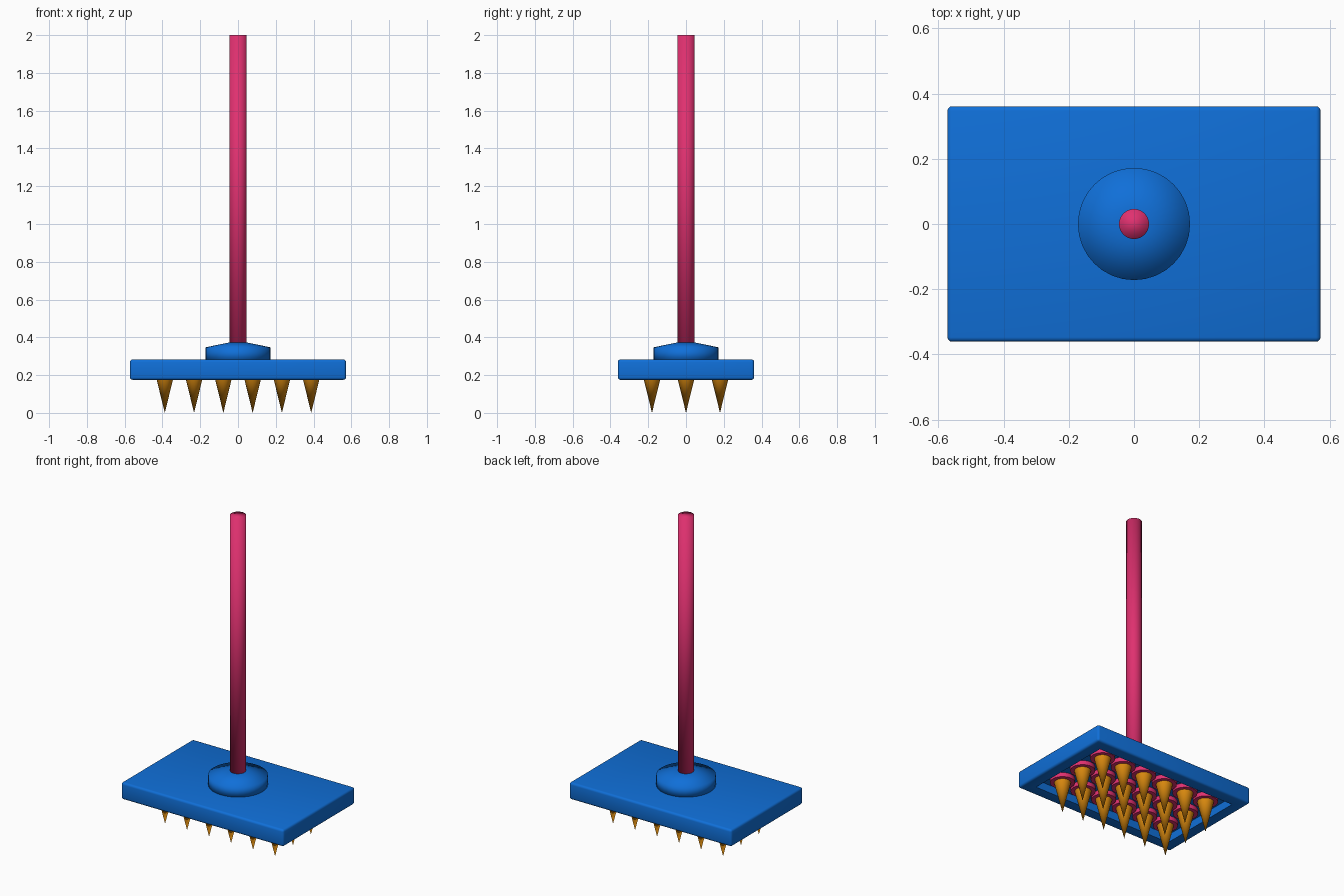
import bpy
import bmesh
from math import cos, sin, pi, radians

if "Cube" in bpy.data.objects:
    bpy.data.objects.remove(bpy.data.objects["Cube"], do_unlink=True)


def material(name, rgb):
    m = bpy.data.materials.new(name)
    m.use_nodes = True
    m.diffuse_color = (*rgb, 1)
    m.node_tree.nodes["Principled BSDF"].inputs["Base Color"].default_value = (*rgb, 1)
    return m


blue = material("blue plastic", (0.005, 0.16, 0.69))
pink = material("pink plastic", (0.74, 0.03, 0.16))
orange = material("orange bristle", (0.72, 0.26, 0.005))


def finish(name, bm, mat, smooth_angle):
    """Turn a bmesh into a shaded object."""
    bmesh.ops.recalc_face_normals(bm, faces=bm.faces)
    mesh = bpy.data.meshes.new(name)
    bm.to_mesh(mesh)
    bm.free()
    mesh.materials.append(mat)
    obj = bpy.data.objects.new(name, mesh)
    bpy.context.collection.objects.link(obj)
    bpy.ops.object.select_all(action="DESELECT")
    obj.select_set(True)
    bpy.context.view_layer.objects.active = obj
    if smooth_angle >= 180:
        bpy.ops.object.shade_smooth()
    else:
        bpy.ops.object.shade_smooth_by_angle(angle=radians(smooth_angle))
    return obj


def lathe(name, profile, mat, x=0, y=0, sides=32, smooth_angle=40):
    """Stack rings of (radius, height); a zero radius closes to a point."""
    bm = bmesh.new()
    rings = []
    for r, z in profile:
        count = sides if r else 1
        rings.append([bm.verts.new((x + r * cos(2 * pi * i / sides),
                                    y + r * sin(2 * pi * i / sides), z))
                      for i in range(count)])
    for low, high in zip(rings, rings[1:]):
        for i in range(sides):
            j = (i + 1) % sides
            corners = [low[i % len(low)], low[j % len(low)],
                       high[j % len(high)], high[i % len(high)]]
            bm.faces.new(list(dict.fromkeys(corners)))
    for ring in (rings[0], rings[-1]):
        if len(ring) > 1:
            bm.faces.new(ring)
    return finish(name, bm, mat, smooth_angle)


# Head: a slab with a shallow tray cut into its underside
bottom, top = 0.175, 0.283
bm = bmesh.new()
bmesh.ops.create_cube(bm, size=1)
for v in bm.verts:
    v.co = (v.co.x * 1.144, v.co.y * 0.722, top if v.co.z > 0 else bottom)
outer_edges = list(bm.edges)
bmesh.ops.bevel(bm, geom=outer_edges, offset=0.014, segments=3,
                profile=0.5, affect="EDGES")
bm.normal_update()
under = min(bm.faces, key=lambda f: f.normal.z * f.calc_area())
bmesh.ops.inset_region(bm, faces=[under], thickness=0.086)
tray = bmesh.ops.extrude_face_region(bm, geom=[under])
for v in (g for g in tray["geom"] if isinstance(g, bmesh.types.BMVert)):
    v.co.z += 0.05
if under.is_valid:
    bmesh.ops.delete(bm, geom=[under], context="FACES_ONLY")
finish("head", bm, blue, 40)

# Collar and handle
lathe("collar", [(0.172, 0.27), (0.172, 0.347), (0.046, 0.373)], blue, smooth_angle=180)
lathe("handle", [(0.046, 0.3), (0.046, 2.0)], pink, smooth_angle=180)

# Bristles, each on a round pad in the tray
for row in range(3):
    for col in range(6):
        x, y = (col - 2.5) * 0.155, (row - 1) * 0.18
        label = f"{row + 1}_{col + 1}"
        lathe(f"pad_{label}", [(0.072, 0.198), (0.072, 0.227)], pink, x, y, 24)
        lathe(f"bristle_{label}", [(0, 0.0), (0.049, 0.2)], orange, x, y, 16)
